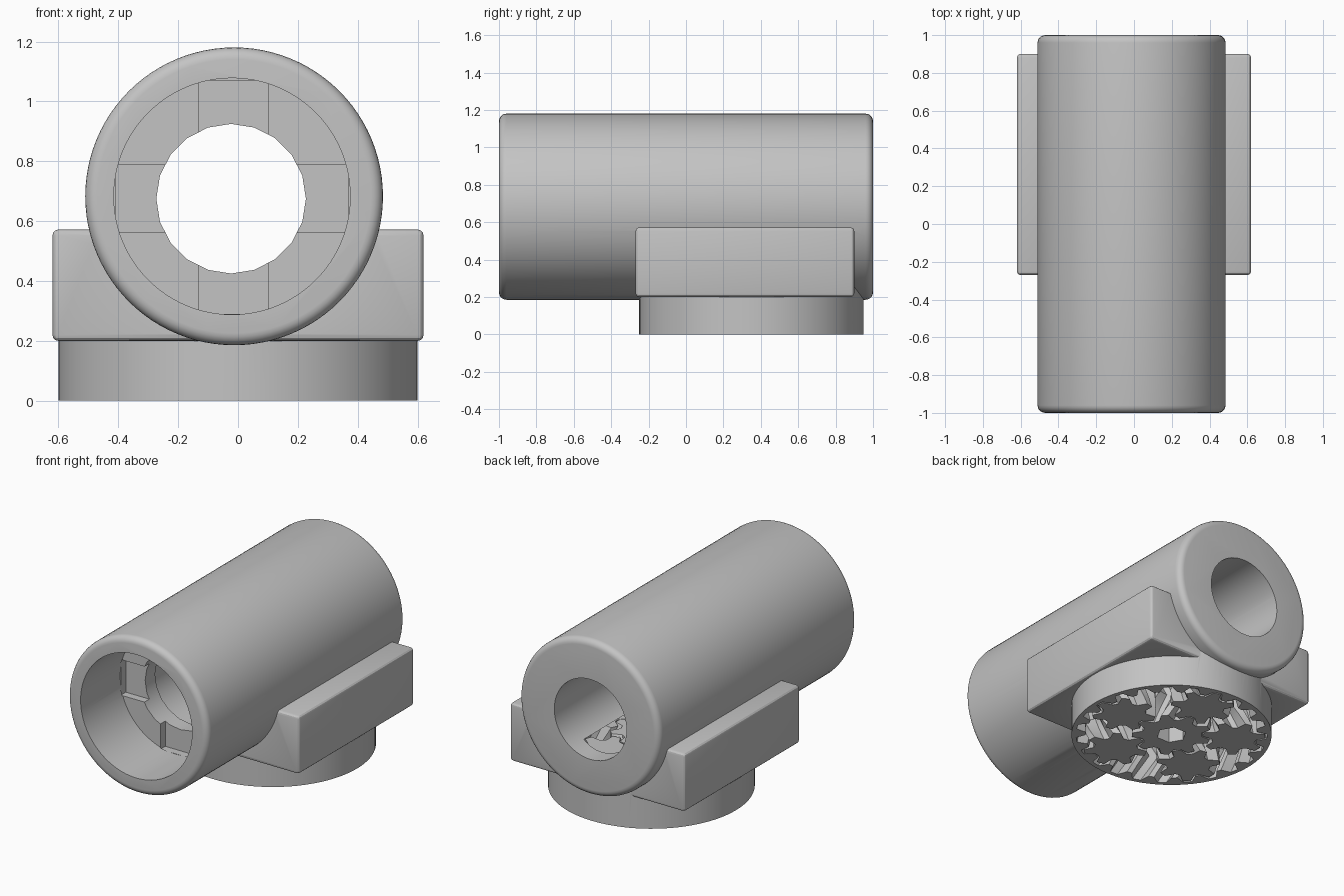
import bpy, bmesh, math
from math import sin, cos, pi, radians

if "Cube" in bpy.data.objects:
    bpy.data.objects.remove(bpy.data.objects["Cube"])

grey = bpy.data.materials.new("grey plastic")
grey.diffuse_color = (0.55, 0.55, 0.55, 1)
grey.use_nodes = True
grey.node_tree.nodes["Principled BSDF"].inputs["Base Color"].default_value = grey.diffuse_color

CX, CZ = -0.013, 0.683      # barrel axis
GY, T = 0.35, 0.35          # gear centre and gear thickness
M = 0.047                   # gear pitch diameter per tooth
SUN, PLANET, RING = 9, 7, 23
TWIST = 27                  # sun twist over half the thickness, degrees


def finish(name, bm):
    bmesh.ops.recalc_face_normals(bm, faces=bm.faces[:])
    me = bpy.data.meshes.new(name)
    bm.to_mesh(me)
    bm.free()
    me.materials.append(grey)
    ob = bpy.data.objects.new(name, me)
    bpy.context.collection.objects.link(ob)
    return ob


def loft(name, sections):
    """Closed solid through a list of equal-length point loops."""
    bm = bmesh.new()
    loops = [[bm.verts.new(p) for p in s] for s in sections]
    for a, b in zip(loops, loops[1:]):
        for i in range(len(a)):
            j = (i + 1) % len(a)
            bm.faces.new((a[i], a[j], b[j], b[i]))
    bm.faces.new(loops[0])
    bm.faces.new(loops[-1])
    return finish(name, bm)


def lathe_y(name, profile, n=96, cx=CX, cz=CZ):
    return loft(name, [[(cx + r * sin(2 * pi * i / n), y, cz + r * cos(2 * pi * i / n))
                        for i in range(n)] for r, y in profile])


def disc_z(name, r, z0, z1, n=96):
    return loft(name, [[(r * cos(2 * pi * i / n), GY + r * sin(2 * pi * i / n), z)
                        for i in range(n)] for z in (z0, z1)])


def box(name, x0, x1, y0, y1, z0, z1, bevel=0):
    bm = bmesh.new()
    bmesh.ops.create_cube(bm, size=1)
    for v in bm.verts:
        v.co = ((x0 + x1) / 2 + v.co.x * (x1 - x0), (y0 + y1) / 2 + v.co.y * (y1 - y0),
                (z0 + z1) / 2 + v.co.z * (z1 - z0))
    if bevel:
        bmesh.ops.bevel(bm, geom=bm.edges[:], offset=bevel, segments=3,
                        profile=0.5, affect='EDGES')
    return finish(name, bm)


def gear(name, teeth, phase, turn, x=0, y=GY, z0=0, z1=T, inner=False):
    """Herringbone gear; turn is the signed twist of one half in degrees."""
    r = M * teeth / 2
    tip, root, wide = (0.032, 0.026, 0.03) if inner else (0.026, 0.032, 0)
    tooth = ((-0.35 - wide, -root), (-0.14 - wide, tip), (0.14 + wide, tip), (0.35 + wide, -root))
    sections = []
    for z in [z0 + (z1 - z0) * k / 8 for k in range(9)]:
        tw = phase + turn * (1 - abs(z - T / 2) / (T / 2))
        loop = []
        for k in range(teeth):
            for f, d in tooth:
                a = radians(tw + 360 * (k + f) / teeth)
                loop.append((x + (r + d) * cos(a), y + (r + d) * sin(a), z))
        sections.append(loop)
    return loft(name, sections)


def combine(ob, steps):
    """Apply boolean steps and remove the helper solids."""
    for op, other in steps:
        m = ob.modifiers.new("cut", 'BOOLEAN')
        m.operation, m.solver, m.object = op, 'EXACT', other
    dg = bpy.context.evaluated_depsgraph_get()
    dg.update()
    me = bpy.data.meshes.new_from_object(ob.evaluated_get(dg))
    ob.modifiers.clear()
    ob.data = me
    me.materials.clear()
    me.materials.append(grey)
    for _, other in steps:
        bpy.data.objects.remove(other)


# barrel with rounded ends
E, R = 0.04, 0.4975
curve = [(R - E + E * sin(k * pi / 10), -1 + E - E * cos(k * pi / 10)) for k in range(6)]
housing = lathe_y("housing", curve + [(r, -y) for r, y in reversed(curve)])

# planetary gear phases
a0 = 147.0
angles = [a0 + 11.25 * k for k in (0, 6, 13, 19, 26)]


def planet_phase(a):
    return a + 180 - (0.5 - a * SUN / 360) * 360 / PLANET


ring_phase = a0 - (a0 - planet_phase(a0)) * PLANET / RING

# gearbox block, ring and all bores
combine(housing, [
    ('UNION', box("gearbox", -0.62, 0.62, -0.27, 0.9, 0.2, 0.572, 0.02)),
    ('UNION', disc_z("ring_wall", 0.6, 0, 0.4)),
    ('DIFFERENCE', lathe_y("counterbore", [(0.395, -1.1), (0.395, -0.6)], cx=-0.02)),
    ('DIFFERENCE', lathe_y("collar_bore", [(0.25, -0.7), (0.25, -0.4)], 20, -0.023, 0.675)),
    ('DIFFERENCE', lathe_y("rear_bore", [(0.256, -0.45), (0.256, 1.1)], 64, -0.023, 0.675)),
    ('DIFFERENCE', box("slot_upright", -0.13, 0.1, -0.605, -0.55, 0.29, 1.07)),
    ('DIFFERENCE', box("slot_across", -0.41, 0.37, -0.605, -0.55, 0.562, 0.79)),
    ('DIFFERENCE', gear("ring_teeth", RING, ring_phase, -TWIST * SUN / RING,
                        z0=-0.02, z1=0.37, inner=True)),
    ('DIFFERENCE', disc_z("gear_cavity", 0.53, 0.36, 0.46)),
])

# sun gear with hexagonal socket
sun = gear("sun_gear", SUN, 0, TWIST)
combine(sun, [('DIFFERENCE', disc_z("hex_socket", 0.09, -0.1, 0.45, 6))])
parts = [housing, sun]

# planet gears
orbit = M * (SUN + PLANET) / 2
for a in angles:
    parts.append(gear("planet_gear", PLANET, planet_phase(a), -TWIST * SUN / PLANET,
                      orbit * cos(radians(a)), GY + orbit * sin(radians(a))))

# smooth rounded surfaces, crisp edges
for ob in parts:
    bpy.ops.object.select_all(action='DESELECT')
    ob.select_set(True)
    bpy.context.view_layer.objects.active = ob
    bpy.ops.object.shade_smooth_by_angle(angle=radians(25))
